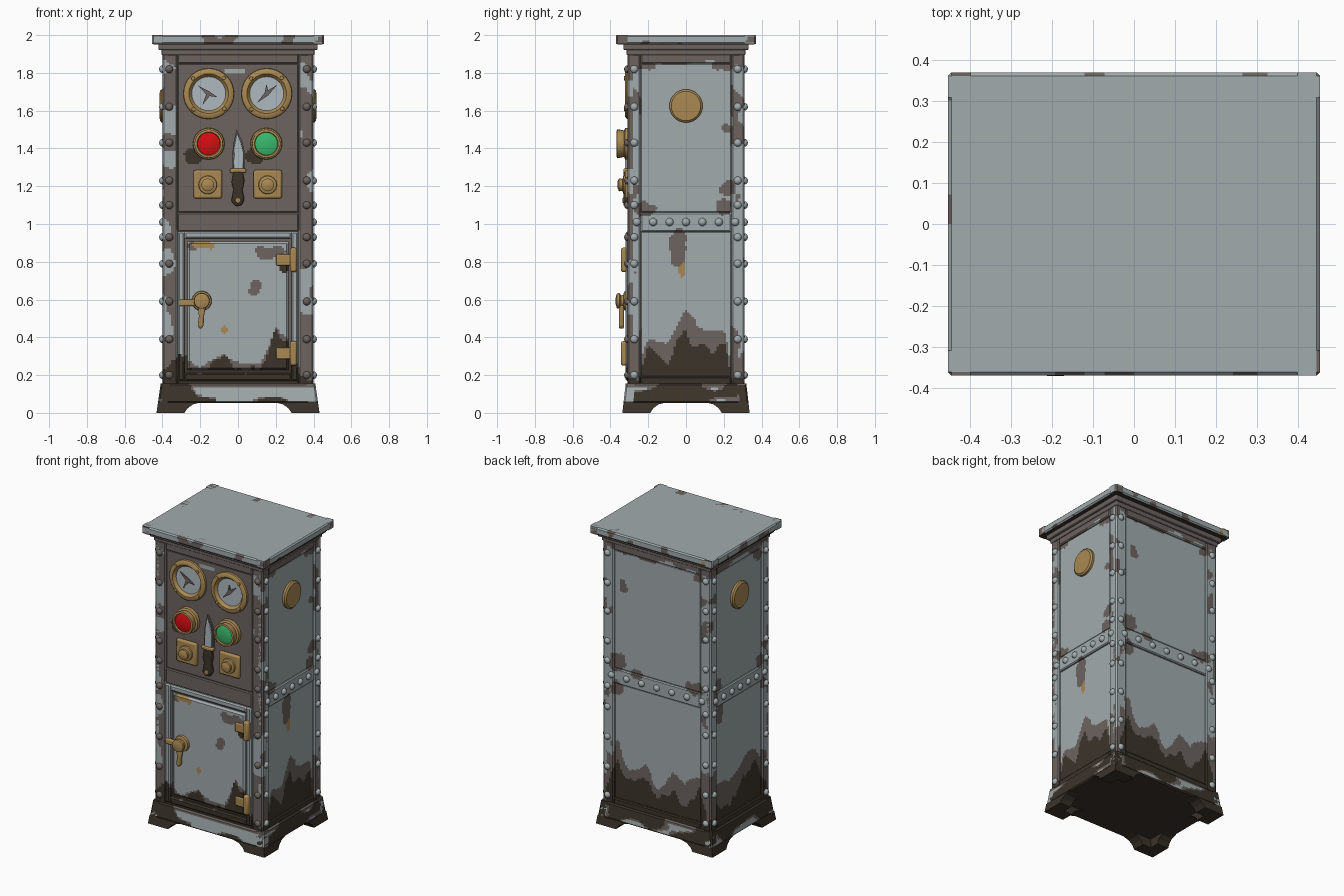
import bpy, bmesh, math
from mathutils import Vector, noise

if "Cube" in bpy.data.objects:
    bpy.data.objects.remove(bpy.data.objects["Cube"])

HX, HY = 0.40, 0.31
PAINT, GRIME, RUST, BRASS, RED, GREEN, STEEL = range(7)
COLOURS = [("grey_paint", (0.36, 0.41, 0.42)), ("brown_grime", (0.15, 0.125, 0.115)),
           ("dark_rust", (0.045, 0.034, 0.023)), ("brass", (0.40, 0.25, 0.085)),
           ("red_glass", (0.68, 0.004, 0.006)), ("green_glass", (0.04, 0.48, 0.15)),
           ("steel", (0.42, 0.49, 0.52))]
MATS = []
for cname, c in COLOURS:
    m = bpy.data.materials.new(cname)
    m.diffuse_color = (*c, 1)
    m.use_nodes = True
    m.node_tree.nodes["Principled BSDF"].inputs["Base Color"].default_value = m.diffuse_color
    MATS.append(m)
SIDES = ["front", "right", "back", "left"]
HALF = [HX, HY, HX, HY]


def place(s, u, v, d):
    """Wall coordinates (along, up, outward) to space."""
    return [Vector((u, -HY - d, v)), Vector((HX + d, u, v)),
            Vector((-u, HY + d, v)), Vector((-HX - d, -u, v))][s]


def finish(bm, name, smooth=True, bevel=0):
    me = bpy.data.meshes.new(name)
    bm.to_mesh(me)
    bm.free()
    ob = bpy.data.objects.new(name, me)
    bpy.context.collection.objects.link(ob)
    for m in MATS:
        me.materials.append(m)
    if bevel:
        b = ob.modifiers.new("bevel", "BEVEL")
        b.width, b.segments, b.limit_method = bevel, 2, "ANGLE"
    if smooth:
        bpy.ops.object.select_all(action="DESELECT")
        ob.select_set(True)
        bpy.context.view_layer.objects.active = ob
        bpy.ops.object.shade_smooth_by_angle(angle=math.radians(40))
    return ob


def slab(name, s, u0, u1, v0, v1, d0, d1, rule, b=0.008, taper=0, cell=0.012):
    """Chamfered plate whose small faces are coloured by rule(side, u, v)."""
    def steps(a, c):
        n = max(1, round((c - a - 2 * b) / cell))
        return [a, a] + [a + b + (c - a - 2 * b) * i / n for i in range(n + 1)] + [c, c]
    us, vs = steps(u0, u1), steps(v0, v1)
    bm = bmesh.new()
    rows = []
    for j, v in enumerate(vs):
        row = []
        for i, u in enumerate(us):
            ring = min(i, j, len(us) - 1 - i, len(vs) - 1 - j)
            p = place(s, u, v, [d0, d1 - b, d1][min(ring, 2)])
            k = 1 + taper * (0.15 - v)
            row.append(bm.verts.new((p.x * k, p.y * k, p.z)))
        rows.append(row)
    for j in range(len(vs) - 1):
        for i in range(len(us) - 1):
            f = bm.faces.new((rows[j][i], rows[j][i + 1], rows[j + 1][i + 1], rows[j + 1][i]))
            f.material_index = rule(s, (us[i] + us[i + 1]) / 2, (vs[j] + vs[j + 1]) / 2)
    return finish(bm, name, False)


def poly(name, s, pts, d0, d1, mat, bevel=0.0, taper=0):
    """Outline on a wall, extruded outward."""
    bm = bmesh.new()
    lo, hi = [[bm.verts.new(place(s, u, v, d)) for u, v in pts] for d in (d0, d1)]
    n = len(pts)
    bm.faces.new(hi)
    bm.faces.new(lo[::-1])
    for i in range(n):
        bm.faces.new((lo[i], lo[(i + 1) % n], hi[(i + 1) % n], hi[i]))
    for v in bm.verts:
        k = 1 + taper * (0.15 - v.co.z)
        v.co.x, v.co.y = v.co.x * k, v.co.y * k
    bmesh.ops.recalc_face_normals(bm, faces=bm.faces[:])
    for f in bm.faces:
        f.material_index = mat
    return finish(bm, name, bevel > 0, bevel)


def rect(u, v, w, h):
    return [(u - w / 2, v - h / 2), (u + w / 2, v - h / 2), (u + w / 2, v + h / 2), (u - w / 2, v + h / 2)]


def lathe(name, spots, prof, mats, n=24):
    """Turned shape standing out of a wall, repeated at (side, u, v)."""
    bm = bmesh.new()
    for s, u, v in spots:
        rings = [[bm.verts.new(place(s, u + r * math.cos(math.tau * k / n),
                                     v + r * math.sin(math.tau * k / n), d)) for k in range(n)] for r, d in prof]
        for i in range(len(prof) - 1):
            for k in range(n):
                q = (k + 1) % n
                f = bm.faces.new((rings[i][k], rings[i][q], rings[i + 1][q], rings[i + 1][k]))
                f.material_index = mats[min(i, len(mats) - 1)]
        f = bm.faces.new(rings[-1])
        f.material_index = mats[-1]
    return finish(bm, name)


def box(name, hx, hy, z0, z1, mat):
    return poly(name, 0, rect(0, (z0 + z1) / 2, 2 * hx, z1 - z0), -HY - hy, hy - HY, mat)


# Rust line heights per wall, and worn blobs (u, v, ru, rv, colour)
EDGE = [[(-.4, .2), (-.3, .29), (-.2, .2), (-.08, .3), (-.02, .24), (.12, .23), (.2, .44), (.27, .38), (.32, .2), (.4, .17)],
        [(-.31, .17), (-.24, .2), (-.2, .36), (-.1, .25), (-.05, .38), (.0, .42), (.06, .34), (.2, .35), (.24, .18), (.31, .17)],
        [(-.4, .2), (-.3, .45), (-.22, .33), (-.1, .38), (.0, .28), (.12, .36), (.2, .26), (.32, .42), (.4, .2)],
        [(-.31, .2), (-.2, .28), (-.1, .25), (.05, .38), (.18, .44), (.31, .2)]]
BLOBS = [[(-.02, 1.81, .06, .016, PAINT), (-.23, 1.36, .05, .045, RUST), (.085, 1.36, .05, .05, RUST),
          (.19, .85, .09, .035, GRIME), (.24, .8, .04, .05, RUST), (.09, .66, .035, .04, GRIME),
          (-.07, .44, .015, .02, BRASS), (-.18, .885, .06, .022, BRASS), (-.23, .89, .04, .03, GRIME)],
         [(-.04, .89, .045, .11, GRIME), (-.02, .77, .02, .06, BRASS), (.21, 1.51, .025, .03, GRIME),
          (.22, 1.19, .045, .04, GRIME), (-.22, 1.08, .06, .045, GRIME), (.2, 1.09, .04, .04, GRIME),
          (-.22, 1.84, .07, .03, GRIME), (.2, 1.84, .06, .03, GRIME)],
         [(-.25, 1.62, .03, .04, GRIME), (-.29, 1.1, .06, .06, GRIME), (-.15, 1.06, .05, .03, GRIME),
          (.28, 1.08, .07, .04, GRIME), (-.3, .93, .04, .05, GRIME), (.3, 1.83, .05, .03, GRIME)],
         [(.22, 1.1, .04, .05, GRIME), (-.22, 1.1, .04, .05, GRIME), (-.2, .9, .04, .07, GRIME),
          (.2, 1.82, .05, .04, GRIME)]]


def nz(s, u, v, f):
    return noise.noise(Vector((u * f + 7.3 * s, v * f, 3.1 * s + 0.7)))


def worn(s, u, v):
    for (a, ha), (b, hb) in zip(EDGE[s], EDGE[s][1:]):
        if a <= u <= b:
            h = ha + (hb - ha) * (u - a) / (b - a)
            break
    else:
        h = 0.2
    jag = 0.05 * noise.noise(Vector((u * 28 + s * 5, s * 2.3, 0.4)))
    if v < h + jag:
        return RUST
    post = abs(u) > HALF[s] - 0.075
    margin = (0.05 if s == 0 else 0.09) + 0.12 * nz(s, u, v, 6)
    if v < h + margin * (0.4 if s == 0 and not post else 1) or (post and v < 0.42 + 0.3 * nz(s, u, v, 5)):
        return GRIME
    for bu, bv, ru, rv, m in BLOBS[s]:
        if ((u - bu) / ru) ** 2 + ((v - bv) / rv) ** 2 < 1 + 0.9 * nz(s, u, v, 22):
            return m
    if s == 0 and (v > 0.96 and not post or post and nz(s, u, v, 7) > -0.12):
        return GRIME
    if v > 1.86 + 0.05 * nz(s, u, v, 10):
        return GRIME
    return GRIME if post and nz(s, u, v, 8) > 0.3 else PAINT


def grime(s, u, v):
    return RUST if v < 0.3 else GRIME


def base_rule(s, u, v):
    n = nz(s, u * 0.6, v, 9) + (0.35 if (s == 0 and u > -0.12) or (s == 1 and 0 < u < .27) else 0)
    return RUST if n < 0.12 or v < 0.06 else (PAINT if n > 0.2 and v < 0.135 else GRIME)


def cap_rule(s, u, v):
    n = nz(s, u, v * 0.5, 10)
    return GRIME if n > 0.12 else (BRASS if n < -0.48 else PAINT)


# Carcass, underside and lid core
box("carcass_core", 0.385, 0.295, 0.1, 1.95, GRIME)
box("plinth_core", 0.402, 0.312, 0.055, 0.15, RUST)
box("lid_core", 0.447, 0.362, 1.955, 2.0, PAINT)
box("lid_underside", 0.447, 0.362, 1.95, 1.956, RUST)

for s, side in enumerate(SIDES):
    h = HALF[s]
    w = h - (0.08 if s % 2 == 0 else 0.07)
    # Corner posts and rails
    for k, (a, b) in enumerate([(-h, -w), (w, h)]):
        slab(f"{side}_post_{k}", s, a, b, 0.14, 1.9, -0.03, 0.0, worn)
    for part, a, b in [("bottom", 0.14, 0.19), ("middle", 0.96, 1.06), ("top", 1.85, 1.9)]:
        slab(f"{side}_{part}_rail", s, -w, w, a, b, -0.03, -0.001, worn, 0.006)
    # Recessed wall panels
    slab(f"{side}_upper_panel", s, -w, w, 1.06, 1.85, -0.03, -0.009, worn, 0.005)
    slab(f"{side}_lower_panel", s, -w, w, 0.19, 0.96, -0.03, -0.012, grime if s == 0 else worn, 0.005)
    # Cornice steps and lid edge
    poly(f"{side}_cornice", s, [(-h - .004, 1.895), (h + .004, 1.895), (h + .004, 1.925), (-h - .004, 1.925)],
         -0.04, 0.004, GRIME, 0.004)
    poly(f"{side}_cornice_lip", s, rect(0, 1.939, 2 * h + .044, .034), -0.04, 0.022, GRIME, 0.006)
    e = 0.055 if s % 2 else 0.06
    e2 = 0.06 if s % 2 else 0.055
    slab(f"{side}_lid_edge", s, -h - e2, h + e2, 1.952, 2.0, 0.0, e, cap_rule)
    # Flared plinth with bracket feet
    slab(f"{side}_plinth", s, -h - .01, h + .01, 0.052, 0.155, -0.04, 0.01, base_rule, 0.008, 0.35)
    for k in (-1, 1):
        c = h + 0.01
        pts = [(-c, 0), (-c + .14, 0), (-c + .155, .025), (-c + .18, .045), (-c + .22, .056), (-c, .056)]
        poly(f"{side}_foot_{k + 1}", s, [(-k * u, v) for u, v in pts], -0.07, 0.01, RUST, 0, 0.35)

# Rivets along posts and middle rails
heights = [0.2, 0.39, 0.59, 0.79, 0.93, 1.1, 1.23, 1.43, 1.62, 1.82]
spots = [(s, k * (HALF[s] - 0.036), z) for s in range(4) for k in (-1, 1) for z in heights]
rail = [(s, u, 1.01) for s in (1, 2, 3) for u in [HALF[s] * (-0.84 + 0.28 * i) for i in range(7)]]
dome = [(0.022, -0.003), (0.020, 0.007), (0.013, 0.014), (0.005, 0.017)]
lathe("front_rivets", [p for p in spots if p[0] == 0], dome, [GRIME], 10)
lathe("wall_rivets", [p for p in spots if p[0]] + rail, dome, [PAINT], 10)

# Round side caps
lathe("side_caps", [(1, 0, 1.625), (3, 0, 1.625)],
      [(0.088, -0.02), (0.088, 0.005), (0.078, 0.014), (0.02, 0.016)], [BRASS], 28)

# Gauges: rim, dial, needles, screws
gauges = [(0, -0.155, 1.69), (0, 0.152, 1.69)]
lathe("gauges", gauges, [(0.135, -0.015), (0.133, 0.004), (0.122, 0.012), (0.105, 0.012), (0.095, 0.0), (0.09, -0.006)],
      [BRASS] * 5 + [STEEL], 32)
lathe("gauge_screws", [(0, u + 0.115 * math.cos(a), v + 0.115 * math.sin(a)) for _, u, v in gauges
                       for a in [math.tau * k / 4 + .8 for k in range(4)]],
      [(0.012, 0.01), (0.01, 0.017), (0.004, 0.019)], [BRASS], 8)
for g, (_, u, v) in enumerate(gauges):
    for k, (a, ln) in enumerate([((2.5, 0.7)[g], 0.072), ((4.2, 3.9)[g], 0.07), ((5.9, 1.6)[g], 0.05)]):
        ca, sa = math.cos(a), math.sin(a)
        poly(f"gauge_needle_{g}_{k}", 0, [(u - .012 * sa, v + .012 * ca), (u + .012 * sa, v - .012 * ca),
                                          (u + ln * ca, v + ln * sa)], -0.006, 0.002, GRIME)

# Signal lamps
for nm, u, m in [("red_lamp", -0.155, RED), ("green_lamp", 0.15, GREEN)]:
    lathe(nm, [(0, u, 1.425)], [(0.085, -0.015), (0.082, 0.012), (0.07, 0.018), (0.076, 0.045), (0.075, 0.056),
                                (0.063, 0.058), (0.06, 0.048), (0.04, 0.054), (0.01, 0.057)], [BRASS] * 6 + [m], 20)

# Square control knobs
for k, u in enumerate((-0.16, 0.157)):
    poly(f"knob_plate_{k}", 0, rect(u, 1.21, 0.15, 0.15), -0.015, 0.012, BRASS, 0.01)
    lathe(f"control_knob_{k}", [(0, u, 1.207)], [(0.05, 0.01), (0.047, 0.022), (0.032, 0.026), (0.034, 0.045), (0.018, 0.052)],
          [BRASS], 16)

# Knife switch
poly("knife_edge_shadow", 0, [(-.034, 1.28), (.036, 1.28), (.036, 1.38), (.022, 1.44), (-.008, 1.5), (-.026, 1.42)],
     -0.012, 0.004, GRIME)
poly("knife_blade", 0, [(-.025, 1.29), (.028, 1.29), (.029, 1.38), (.017, 1.43), (-.006, 1.485), (-.02, 1.41)],
     0.0, 0.014, STEEL, 0.004)
poly("knife_guard", 0, rect(0.0, 1.282, 0.085, 0.022), -0.012, 0.022, BRASS, 0.006)
poly("knife_grip", 0, [(-.024, 1.28), (-.034, 1.22), (-.024, 1.18), (-.036, 1.12), (-.012, 1.095), (.018, 1.098),
                       (.034, 1.13), (.024, 1.18), (.034, 1.23), (.024, 1.28)], -0.012, 0.022, RUST, 0.008)
lathe("knife_pommel", [(0, 0.0, 1.125)], [(0.018, 0.018), (0.014, 0.026), (0.005, 0.027)], [BRASS], 10)

# Door and its frame
for k in (-1, 1):
    slab(f"door_frame_side_{k + 1}", 0, *sorted((k * .318, k * .282)), 0.17, 0.96, -0.03, 0.01, worn)
slab("door_frame_top", 0, -0.282, 0.282, 0.922, 0.96, -0.03, 0.0095, worn)
slab("door_frame_bottom", 0, -0.282, 0.282, 0.168, 0.212, -0.03, 0.0095, worn)
slab("door_leaf", 0, -0.268, 0.268, 0.226, 0.908, -0.03, 0.004, worn, 0.012)

# Hinges
for k, v in enumerate((0.81, 0.315)):
    poly(f"hinge_leaf_{k}", 0, rect(0.245, v, 0.085, 0.06), 0.0, 0.014, BRASS, 0.006)
    poly(f"hinge_barrel_{k}", 0, rect(0.294, v, 0.038, 0.13), -0.005, 0.035, BRASS, 0.012)

# Door latch: boss, bar and hanging grip
lathe("latch_boss", [(0, -0.192, 0.593)], [(0.054, 0.0), (0.05, 0.018), (0.032, 0.022), (0.03, 0.034), (0.042, 0.042),
                                           (0.04, 0.056), (0.018, 0.062)], [BRASS], 18)
poly("latch_bar", 0, rect(-0.25, 0.583, 0.12, 0.036), 0.0, 0.024, BRASS, 0.008)
poly("latch_grip", 0, [(-.212, .57), (-.207, .51), (-.214, .46), (-.198, .442), (-.182, .46), (-.18, .51), (-.17, .57)],
     0.018, 0.046, BRASS, 0.009)
